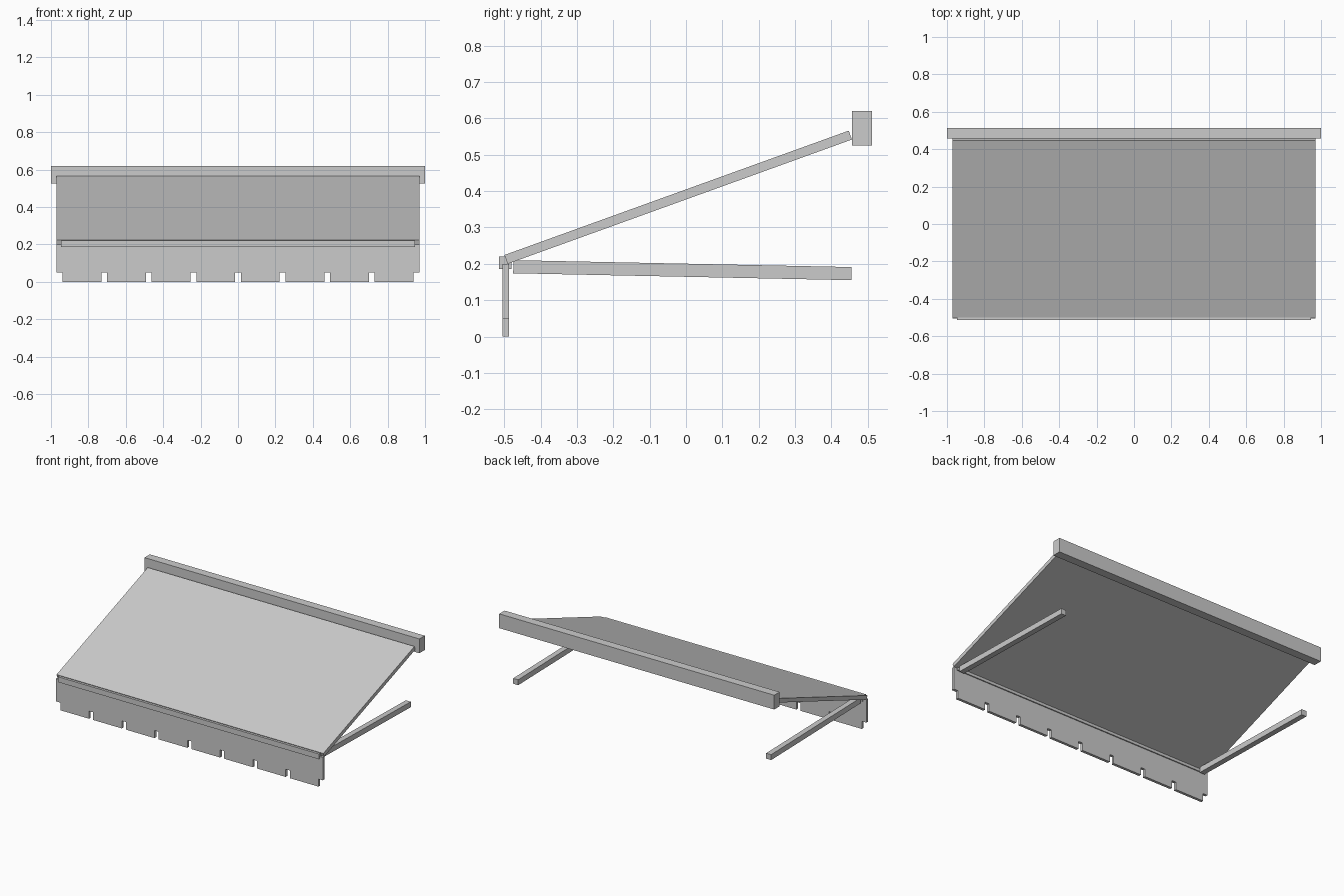
import bpy, bmesh, math
from mathutils import Matrix

if "Cube" in bpy.data.objects:
    bpy.data.objects.remove(bpy.data.objects["Cube"])

grey = bpy.data.materials.new("light_grey")
grey.diffuse_color = (0.6, 0.6, 0.6, 1)
grey.use_nodes = True
grey.node_tree.nodes["Principled BSDF"].inputs["Base Color"].default_value = grey.diffuse_color


def finish(name, bm):
    bmesh.ops.recalc_face_normals(bm, faces=bm.faces)
    mesh = bpy.data.meshes.new(name)
    bm.to_mesh(mesh)
    bm.free()
    mesh.materials.append(grey)
    ob = bpy.data.objects.new(name, mesh)
    bpy.context.collection.objects.link(ob)
    return ob


def box(name, centre, size, tilt=0.0):
    """Box with its size baked in, tilted about the x axis."""
    bm = bmesh.new()
    bmesh.ops.create_cube(bm, size=1, matrix=Matrix.Diagonal((*size, 1)))
    ob = finish(name, bm)
    ob.location = centre
    ob.rotation_euler.x = tilt
    return ob


def beam(name, x, width, thick, start, end):
    """Box running between two (y, z) points."""
    dy, dz = end[0] - start[0], end[1] - start[1]
    centre = (x, (start[0] + end[0]) / 2, (start[1] + end[1]) / 2)
    return box(name, centre, (width, math.hypot(dy, dz), thick), math.atan2(dz, dy))


# Wall housing and front bar
box("wall_housing", (0, 0.484, 0.573), (2.0, 0.056, 0.094))
box("front_bar", (0, -0.497, 0.203), (1.895, 0.034, 0.035))

# Sloping canopy
beam("canopy", 0, 1.94, 0.026, (-0.495, 0.212), (0.452, 0.554))

# Support arms
for side, x in (("left", -0.92), ("right", 0.92)):
    beam(side + "_arm", x, 0.036, 0.036, (-0.475, 0.192), (0.455, 0.173))

# Valance: one outline with eight tabs along the bottom
tabs, pitch, tab_width, tab_z = 8, 0.2383, 0.208, 0.05
outline = [(-0.97, 0.2), (-0.97, tab_z)]
for i in range(tabs):
    c = (i - (tabs - 1) / 2) * pitch
    a, b = c - tab_width / 2, c + tab_width / 2
    outline += [(a, tab_z), (a, 0), (b, 0), (b, tab_z)]
outline += [(0.97, tab_z), (0.97, 0.2)]
bm = bmesh.new()
face = bm.faces.new([bm.verts.new((x, -0.505, z)) for x, z in outline])
ext = bmesh.ops.extrude_face_region(bm, geom=[face], use_keep_orig=True)
bmesh.ops.translate(bm, vec=(0, 0.018, 0),
                    verts=[g for g in ext["geom"] if isinstance(g, bmesh.types.BMVert)])
finish("valance", bm)
